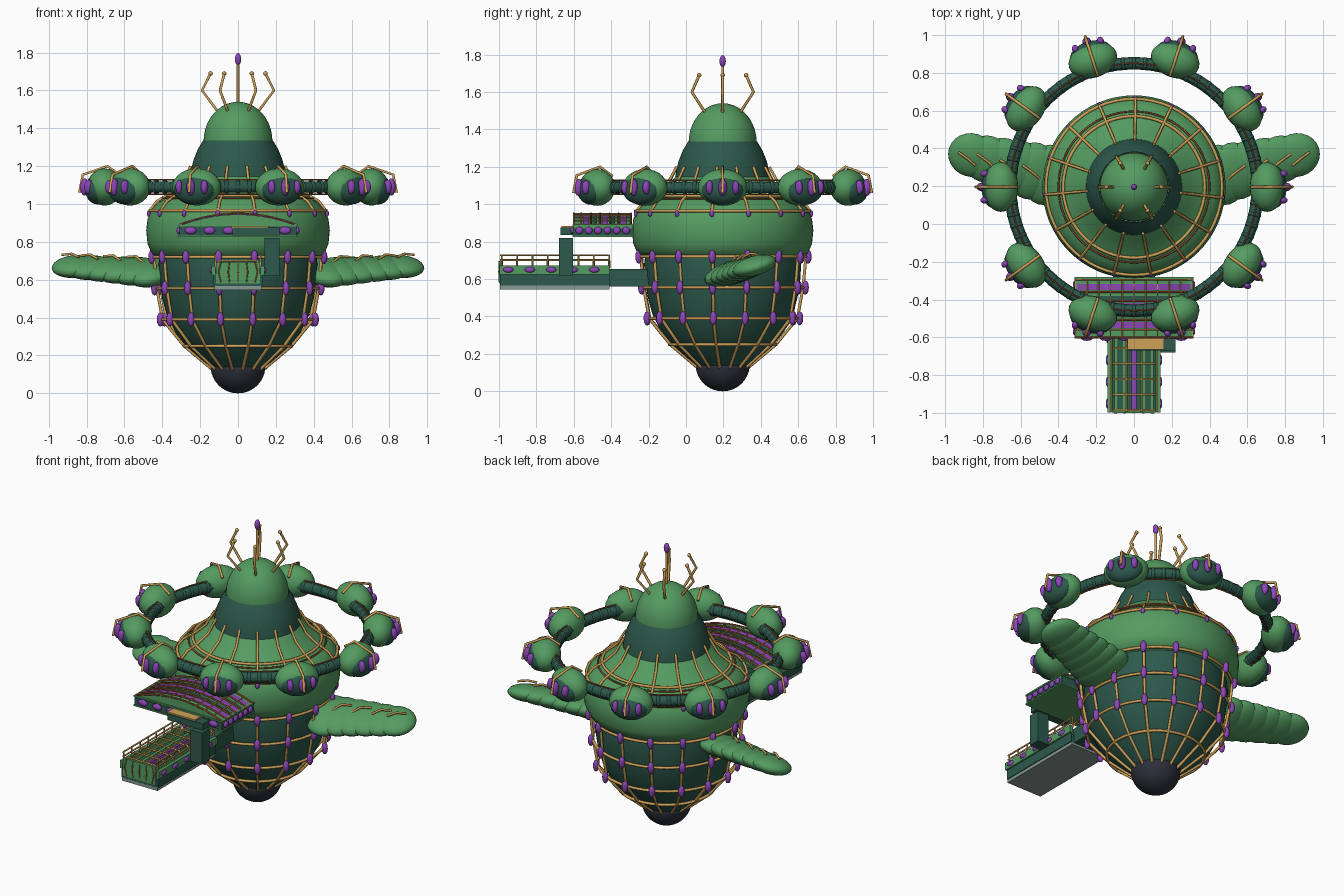
import bpy, bmesh
from math import sin, cos, pi, radians, tau
from mathutils import Matrix, Vector, Euler

cube = bpy.data.objects.get("Cube")
if cube:
    bpy.data.objects.remove(cube)


def material(name, rgb):
    m = bpy.data.materials.new(name)
    m.use_nodes = True
    m.diffuse_color = (*rgb, 1)
    m.node_tree.nodes["Principled BSDF"].inputs["Base Color"].default_value = (*rgb, 1)
    return m


LEAF = material("leaf green", (.09, .33, .12))
DARK = material("deep green", (.026, .1, .072))
GOLD = material("gold", (.62, .36, .1))
RUST = material("rust", (.35, .1, .035))
PURPLE = material("purple", (.27, .06, .48))
BLACK = material("charcoal", (.026, .03, .044))
GREY = material("grey green", (.24, .32, .29))
AXIS = .196  # y of the body's vertical axis


def finish(name, bm, mat, smooth=True):
    bmesh.ops.recalc_face_normals(bm, faces=bm.faces)
    for f in bm.faces:
        f.smooth = smooth
    mesh = bpy.data.meshes.new(name)
    bm.to_mesh(mesh)
    bm.free()
    mesh.materials.append(mat)
    ob = bpy.data.objects.new(name, mesh)
    bpy.context.collection.objects.link(ob)


def polar(r, a, z):
    return Vector((r * cos(a), AXIS + r * sin(a), z))


def lathe(name, profile, mat):
    bm = bmesh.new()
    vs = [bm.verts.new((r, AXIS, z)) for r, z in profile]
    es = [bm.edges.new(p) for p in zip(vs, vs[1:])]
    bmesh.ops.spin(bm, geom=vs + es, cent=(0, AXIS, 0), axis=(0, 0, 1),
                   angle=tau, steps=64, use_duplicate=False)
    bmesh.ops.remove_doubles(bm, verts=bm.verts, dist=.0005)
    finish(name, bm, mat)


def ellipsoids(name, items, mat, segs=12):
    """Each item is (location, half sizes, euler rotation)."""
    bm = bmesh.new()
    for loc, half, rot in items:
        mx = Matrix.LocRotScale(Vector(loc), Euler(rot), Vector(half))
        bmesh.ops.create_uvsphere(bm, u_segments=segs, v_segments=segs // 2 + 2, radius=1, matrix=mx)
    finish(name, bm, mat)


def boxes(name, items, mat):
    """Each item is a pair of opposite corners."""
    bm = bmesh.new()
    for lo, hi in items:
        lo, hi = Vector(lo), Vector(hi)
        bmesh.ops.create_cube(bm, size=1, matrix=Matrix.LocRotScale((lo + hi) / 2, None, hi - lo))
    finish(name, bm, mat, False)


def tubes(name, paths, radius, mat, cyclic=False):
    cu = bpy.data.curves.new(name, 'CURVE')
    cu.dimensions = '3D'
    cu.bevel_depth = radius
    cu.bevel_resolution = 1
    cu.use_fill_caps = True
    for path in paths:
        sp = cu.splines.new('POLY')
        sp.points.add(len(path) - 1)
        for p, co in zip(sp.points, path):
            p.co = (*co, 1)
        sp.use_cyclic_u = cyclic
    tmp = bpy.data.objects.new("tmp", cu)
    bpy.context.collection.objects.link(tmp)
    mesh = bpy.data.meshes.new_from_object(tmp.evaluated_get(bpy.context.evaluated_depsgraph_get()))
    bpy.data.objects.remove(tmp)
    mesh.name = name
    mesh.materials.clear()
    mesh.materials.append(mat)
    ob = bpy.data.objects.new(name, mesh)
    bpy.context.collection.objects.link(ob)


def hoop(r, z, n=60):
    return [polar(r, i * tau / n, z) for i in range(n)]


# Main body
quarter = [i * pi / 20 for i in range(11)]
lathe("nose", [(.145 * sin(a), .145 - .145 * cos(a)) for a in quarter] + [(0, .15)], BLACK)
lathe("hull", [(.12, .12), (.19, .175), (.27, .245), (.33, .32), (.375, .41),
               (.4, .5), (.415, .6), (.42, .68), (.41, .76)], DARK)
lathe("shoulder", [(.41, .715), (.455, .735), (.478, .79), (.485, .86), (.478, .92),
                   (.455, .975), (.42, 1.01), (.365, 1.04), (.3, 1.1), (.24, 1.16)], LEAF)
lathe("neck", [(.258, 1.12), (.25, 1.17), (.236, 1.23), (.212, 1.29), (.185, 1.335)], DARK)
lathe("dome", [(.182 * cos(a), 1.33 + .21 * sin(a)) for a in quarter], LEAF)

# Gold cage around the body
RIBS = 15
angles = [radians(17) + i * tau / RIBS for i in range(RIBS)]
cage = [(.445, .72), (.43, .555), (.4, .39), (.285, .25), (.135, .125)]
tubes("hull_ribs", [[polar(r, a, z) for r, z in cage] for a in angles], .009, GOLD)
tubes("hull_hoops", [hoop(r, z) for r, z in cage[:4]], .009, GOLD, True)
tubes("shoulder_ribs", [[polar(r, a, z) for r, z in
      ((.25, 1.2), (.3, 1.11), (.37, 1.05), (.43, 1.015), (.468, .965))] for a in angles], .008, GOLD)
tubes("shoulder_hoops", [hoop(.375, 1.045), hoop(.466, .965)], .009, GOLD, True)
tubes("shoulder_trim", [hoop(.4, 1.03)], .005, RUST, True)
ellipsoids("hull_gems", [(polar(r + .012, a, z), (.019, .019, .038), (0, 0, a))
                         for r, z in cage[:3] for a in angles], PURPLE, 8)
ellipsoids("shoulder_gems", [(polar(.474, a, .95), (.01, .013, .018), (0, 0, a)) for a in angles], PURPLE, 8)

# Antennae on the dome
ant = [[polar(r, k * pi / 3, z) for r, z in ((.1, 1.48), (.19, 1.6), (.145, 1.69))] for k in range(6)]
tubes("antennae", ant + [[(0, AXIS, 1.52), (0, AXIS, 1.76)]], .008, GOLD)
ellipsoids("antenna_tips", [(p[-1], (.012,) * 3, (0, 0, 0)) for p in ant], GOLD, 8)
ellipsoids("antenna_gem", [((0, AXIS, 1.765), (.017, .017, .032), (0, 0, 0))], PURPLE)

# Ribbed ring with ten pods
tubes("ring", [hoop(.655, 1.09, 80)], .033, DARK, True)
ring_steps = [(i + .5) * tau / 70 for i in range(70)]
ellipsoids("ring_ribs", [(polar(.655, a, 1.09), (.037, .018, .037), (0, 0, a)) for a in ring_steps], DARK, 10)
tubes("ring_wires", [hoop(.655, 1.128), hoop(.655, 1.052)], .004, RUST, True)
pods = [k * tau / 10 for k in range(10)]
ellipsoids("pods", [(polar(.705, a, 1.09), (.092, .132, .098), (0, 0, a)) for a in pods], LEAF, 24)
ellipsoids("pod_faces", [(polar(.742, a, 1.078), (.066, .113, .08), (0, 0, a)) for a in pods], DARK, 24)
eyes = []
for a in pods:
    side = Vector((-sin(a), cos(a), 0))
    for t, r, size in ((-.07, .79, .9), (0, .81, 1.1), (.07, .79, .9)):
        eyes.append((polar(r, a, 1.09) + side * t, (.024, .021 * size, .042 * size), (0, 0, a)))
ellipsoids("pod_gems", eyes, PURPLE, 10)
tubes("pod_claws", [[polar(r, a, z) for r, z in ((.62, 1.15), (.69, 1.2), (.82, 1.155), (.838, 1.06))]
                    for a in pods], .008, GOLD)

# Segmented wings
for s, side in ((1, "left"), (-1, "right")):
    lobes = []
    for i in range(6):
        t = i / 5
        lobes.append(((s * (.46 + .4 * t), .26 + .105 * t, .638 + .032 * t),
                      (.13 - .005 * t, .17 - .05 * t, .064 - .012 * t), (radians(17), 0, s * .3)))
    ellipsoids(side + "_wing", lobes, LEAF, 24)
    tubes(side + "_wing_veins", [[(s * x, y, .69 + .01 * k), (s * (x + .04), y + .035, .725 + .004 * k),
                                  (s * (x + .09), y + .07, .72 + .004 * k)]
                                 for k, (x, y) in enumerate(((.5, .24), (.62, .27), (.74, .3), (.84, .31)))],
          .007, GOLD)


# Upper balcony with an arched roof
def roof_z(x, lift=0):
    return .945 - .06 * (x / .31) ** 2 + lift


xs = [-.31 + .062 * i for i in range(11)]


def roof_strip(name, spans, lift, mat, low):
    bm = bmesh.new()
    for y0, y1 in spans:
        rim = [(x, roof_z(x, lift)) for x in xs] + [(x, low if low else roof_z(x)) for x in reversed(xs)]
        f = bm.faces.new([bm.verts.new((x, y0, z)) for x, z in rim])
        ext = bmesh.ops.extrude_face_region(bm, geom=[f])["geom"]
        bmesh.ops.translate(bm, vec=(0, y1 - y0, 0), verts=[v for v in ext if isinstance(v, bmesh.types.BMVert)])
    finish(name, bm, mat, False)


roof_strip("balcony_roof", [(-.6, -.29)], 0, LEAF, .87)
roof_strip("roof_stripes", [(y, y + .032) for y in (-.55, -.45, -.35)], .004, PURPLE, None)
roof_strip("roof_bands", [(y, y + .02) for y in (-.495, -.4)], .004, DARK, None)
boxes("balcony_floor", [((-.31, -.604, .83), (.31, -.28, .88))], DARK)
boxes("balcony_edging", [((-.315, -.607, z), (.315, -.28, z + .009)) for z in (.825, .884)], LEAF)
tubes("roof_arches", [[(x, y, roof_z(x, .006)) for x in xs]
                      for y in (-.6, -.56, -.508, -.46, -.408, -.36, -.295)], .005, RUST)
tubes("roof_battens", [[(x, -.605, roof_z(x, .006)), (x, -.29, roof_z(x, .006))] for x in xs], .0035, GOLD)
gems = [((-.25 + .1 * i, -.605, .86), (.032, .014, .02), (0, 0, 0)) for i in range(6)]
gems += [((s * .313, -.57 + .05 * i, .86), (.012, .02, .02), (0, 0, 0)) for s in (-1, 1) for i in range(6)]
ellipsoids("balcony_gems", gems, PURPLE, 10)

# Post joining balcony and gangway
boxes("post", [((.14, -.68, .62), (.22, -.605, .82)), ((-.03, -.67, .835), (.22, -.6, .875))], DARK)
boxes("post_cap", [((-.035, -.665, .868), (.16, -.6, .884))], GOLD)

# Lower gangway
boxes("gangway", [((-.13, -.994, .565), (.13, -.41, .63)), ((-.11, -.42, .56), (.11, -.17, .655))], DARK)
boxes("gangway_base", [((-.125, -.995, .545), (.125, -.41, .566))], GREY)
boxes("gangway_sides", [((s * .13 - .01, -.998, .625), (s * .13 + .01, -.41, .672)) for s in (-1, 1)]
      + [((-.115, -1, .58), (.115, -.985, .695))], LEAF)
boxes("gangway_deck", [((x - .009, -.985, .63), (x + .009, -.41, .65)) for x in (-.095, -.055, .055, .095)], LEAF)
boxes("gangway_carpet", [((-.012, -.985, .63), (.012, -.41, .665))], PURPLE)
stations = [-.985 + .082 * i for i in range(8)]
tubes("gangway_hoops", [[(-.125, y, .66), (-.1, y, .7), (.1, y, .7), (.125, y, .66)] for y in stations], .006, GOLD)
tubes("gangway_rails", [[(x, -.995, z), (x, -.41, z)] for x in (-.12, .12) for z in (.7, .728)]
      + [[(x, y, .66), (x, y, .728)] for x in (-.12, .12) for y in stations]
      + [[(x, -.995, .702), (x, -.41, .702)] for x in (-.04, .04)], .005, GOLD)
tubes("gangway_front_trim", [[(x, -.998, .585), (x * 1.15, -1, .64), (x, -.998, .695)]
                             for x in (-.09, -.045, 0, .045, .09)], .004, RUST)
ellipsoids("gangway_gems", [((s * .14, -.95 + .115 * i, .65), (.01, .028, .015), (0, 0, 0))
                            for s in (-1, 1) for i in range(5)], PURPLE, 10)
